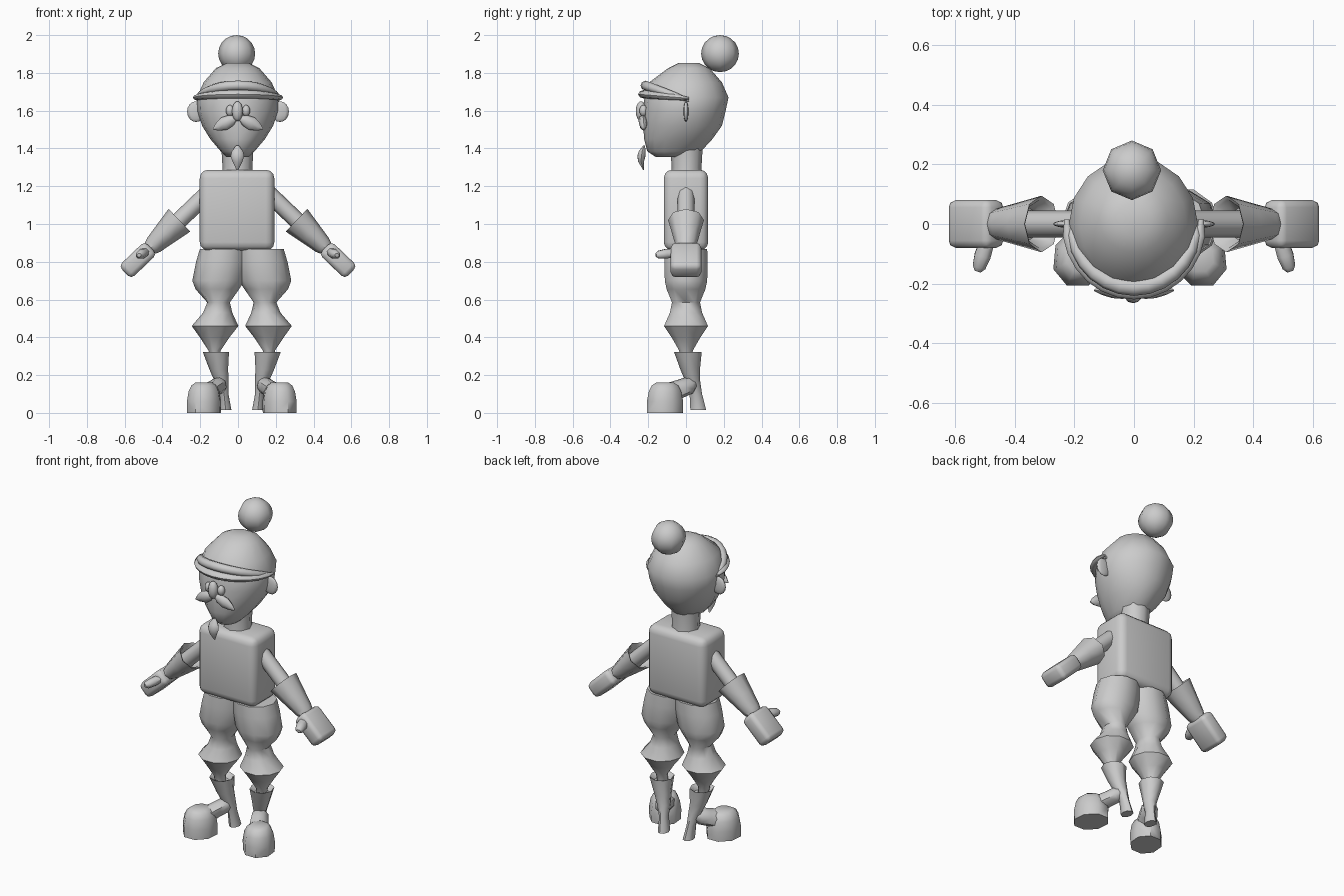
import bpy, bmesh
from math import sin, cos, pi, radians
from mathutils import Vector, Matrix

if "Cube" in bpy.data.objects:
    bpy.data.objects.remove(bpy.data.objects["Cube"])


def finish(name, bm, mirror=False, shift=0.0, angle=50):
    bmesh.ops.recalc_face_normals(bm, faces=bm.faces)
    me = bpy.data.meshes.new(name)
    bm.to_mesh(me)
    bm.free()
    ob = bpy.data.objects.new(name, me)
    bpy.context.collection.objects.link(ob)
    ob.location.x = shift
    if mirror:
        ob.modifiers.new("Mirror", 'MIRROR')
    bpy.ops.object.select_all(action='DESELECT')
    bpy.context.view_layer.objects.active = ob
    ob.select_set(True)
    bpy.ops.object.shade_smooth_by_angle(angle=radians(angle))
    return ob


def skin(name, rings, **kw):
    """Join closed rings of points and cap both ends."""
    bm = bmesh.new()
    vs = [[bm.verts.new(p) for p in r] for r in rings]
    n = len(vs[0])
    for a, b in zip(vs, vs[1:]):
        for i in range(n):
            bm.faces.new((a[i], a[(i + 1) % n], b[(i + 1) % n], b[i]))
    bm.faces.new(vs[0])
    bm.faces.new(vs[-1])
    return finish(name, bm, **kw)


def ring(cx, cy, cz, rx, ry, n=8, phase=0.0):
    return [Vector((cx + rx * cos(2 * pi * i / n + phase),
                    cy + ry * sin(2 * pi * i / n + phase), cz)) for i in range(n)]


def frame(origin, direction):
    """Matrix whose local z follows direction, with local x kept level with the y axis removed."""
    z = Vector(direction).normalized()
    x = Vector((0, 1, 0)).cross(z).normalized()
    y = z.cross(x)
    m = Matrix((x, y, z)).transposed().to_4x4()
    return Matrix.Translation(origin) @ m


def along(name, origin, direction, prof, n=8, **kw):
    """Profile of (distance, rx, ry) swept along a direction."""
    m = frame(origin, direction)
    skin(name, [[m @ p for p in ring(0, 0, s, rx, ry, n)] for s, rx, ry in prof], **kw)


def ball(name, c, r, seg=10, rings=8, **kw):
    bm = bmesh.new()
    bmesh.ops.create_uvsphere(bm, u_segments=seg, v_segments=rings, radius=1,
                              matrix=Matrix.Translation(c) @ Matrix.Diagonal((*r, 1)))
    finish(name, bm, angle=80, **kw)


def block(name, m, size, bevel, segs=2, **kw):
    bm = bmesh.new()
    bmesh.ops.create_cube(bm, size=1, matrix=Matrix.Diagonal((*size, 1)))
    bmesh.ops.bevel(bm, geom=bm.edges[:], offset=bevel, segments=segs,
                    profile=0.5, affect='EDGES')
    bm.transform(m)
    finish(name, bm, **kw)


# Head with chin, and bobble on the hat
head = [(1.355, .06, -.16, .0), (1.385, .09, -.205, .08), (1.45, .145, -.222, .14),
        (1.52, .188, -.226, .19), (1.60, .214, -.226, .21), (1.67, .216, -.22, .225),
        (1.75, .18, -.195, .19), (1.825, .115, -.095, .125), (1.852, .06, -.04, .07)]
skin("head", [ring(-.002, (f + b) / 2, z, w, (b - f) / 2, 16) for z, w, f, b in head])
ball("hat_bobble", (-.007, .18, 1.902), (.098, .1, .098), 8, 10)


# Folded hat brim: two tapered bands around the front
def brim(name, rx, ry, z0, rise, wide, tall):
    rings = []
    for k in range(15):
        t = pi * k / 14
        s = .35 + .65 * sin(t) ** .5 if 0 < k < 14 else .3
        c = Vector((rx * cos(t), .015 - ry * sin(t), z0 + rise * sin(t)))
        out = Vector((cos(t), -sin(t), 0))
        rings.append([c + out * wide * s * cos(a) + Vector((0, 0, tall * s * sin(a)))
                      for a in [2 * pi * i / 8 for i in range(8)]])
    skin(name, rings)


brim("hat_brim_lower", .226, .24, 1.665, .022, .028, .022)
brim("hat_brim_upper", .212, .228, 1.655, .078, .028, .026)

# Face
ball("ear", (.222, .0, 1.595), (.05, .013, .055), mirror=True)
ball("eye", (.043, -.225, 1.6), (.022, .022, .03), mirror=True)
ball("nose", (-.003, -.238, 1.597), (.03, .028, .053))
along("moustache", (.005, -.232, 1.565), (.125, .01, -.062),
      [(0, .008, .01), (.035, .03, .022), (.075, .036, .022), (.115, .022, .014),
       (.142, .004, .004)], mirror=True)
goatee = [(1.415, -.222, .008), (1.385, -.232, .03), (1.36, -.236, .036),
          (1.33, -.238, .026), (1.285, -.224, .004)]
skin("goatee", [ring(-.003, y, z, r, r * .6) for z, y, r in goatee])

# Neck and torso
skin("neck", [ring(-.003, .003, z, r, r) for z, r in
              ((1.25, .084), (1.3, .079), (1.4, .085))])
block("torso", Matrix.Translation((-.005, 0, 1.073)), (.395, .235, .428), .045, 3)

# Arms, open cuffs, hands, thumbs
axis, elbow = (.72, 0, -.69), (.31, 0, 1.02)
along("arm", elbow, axis, [(-.25, .045, .045), (.12, .045, .045)], mirror=True)
along("cuff", elbow, axis, [(.06, .05, .055), (.008, .072, .082), (0, .083, .095),
                            (.1, .066, .074), (.19, .05, .056), (.215, .04, .05)], mirror=True)
hand = frame(elbow, axis) @ Matrix.Translation((0, 0, .305))
block("hand", hand, (.095, .162, .19), .025, mirror=True)
along("thumb", (.49, -.05, .85), (.035, -.11, -.015),
      [(0, .024, .027), (.06, .026, .03), (.1, .022, .024), (.115, .01, .012)], mirror=True)

# Baggy trousers: (z, inner x, outer x, half depth)
MID = .02
legs = [(.868, -.03, .222, .118), (.80, -.03, .242, .12), (.70, -.015, .262, .118),
        (.655, .014, .245, .108), (.585, .063, .183, .078), (.53, .05, .205, .09),
        (.46, .018, .265, .122), (.40, .065, .222, .08), (.33, .112, .176, .038),
        (.28, .112, .166, .034)]
skin("trousers", [ring((a + b) / 2, 0, z, (b - a) / 2, d, 10)
                  for z, a, b, d in legs], mirror=True, shift=MID)

# Flared boot shaft running down to the heel
boot = [(.29, .137, .01, .05), (.32, .137, .01, .066), (.322, .137, .01, .073),
        (.23, .122, .022, .052), (.17, .107, .035, .04), (.1, .094, .052, .033),
        (.015, .085, .065, .042)]
skin("boot_shaft", [ring(x, y, z, r * .95 if z > .12 else r * .72, r)
                    for z, x, y, r in boot], mirror=True, shift=MID)

# Instep joining the shaft to the toe
along("boot_instep", (.108, .04, .155), (.075, -.13, -.05),
      [(0, .03, .03), (.03, .045, .05), (.08, .045, .055), (.16, .05, .06)],
      mirror=True, shift=MID)

# Round toe, turned outward
turn = Matrix.Translation((.2, -.111, 0)) @ Matrix.Rotation(radians(25), 4, 'Z')
toe = [(0, .09, .104), (.06, .092, .106), (.115, .083, .094), (.145, .068, .078),
       (.16, .048, .052)]
skin("boot_toe", [[turn @ p for p in ring(0, 0, z, a, b)] for z, a, b in toe],
     mirror=True, shift=MID)
